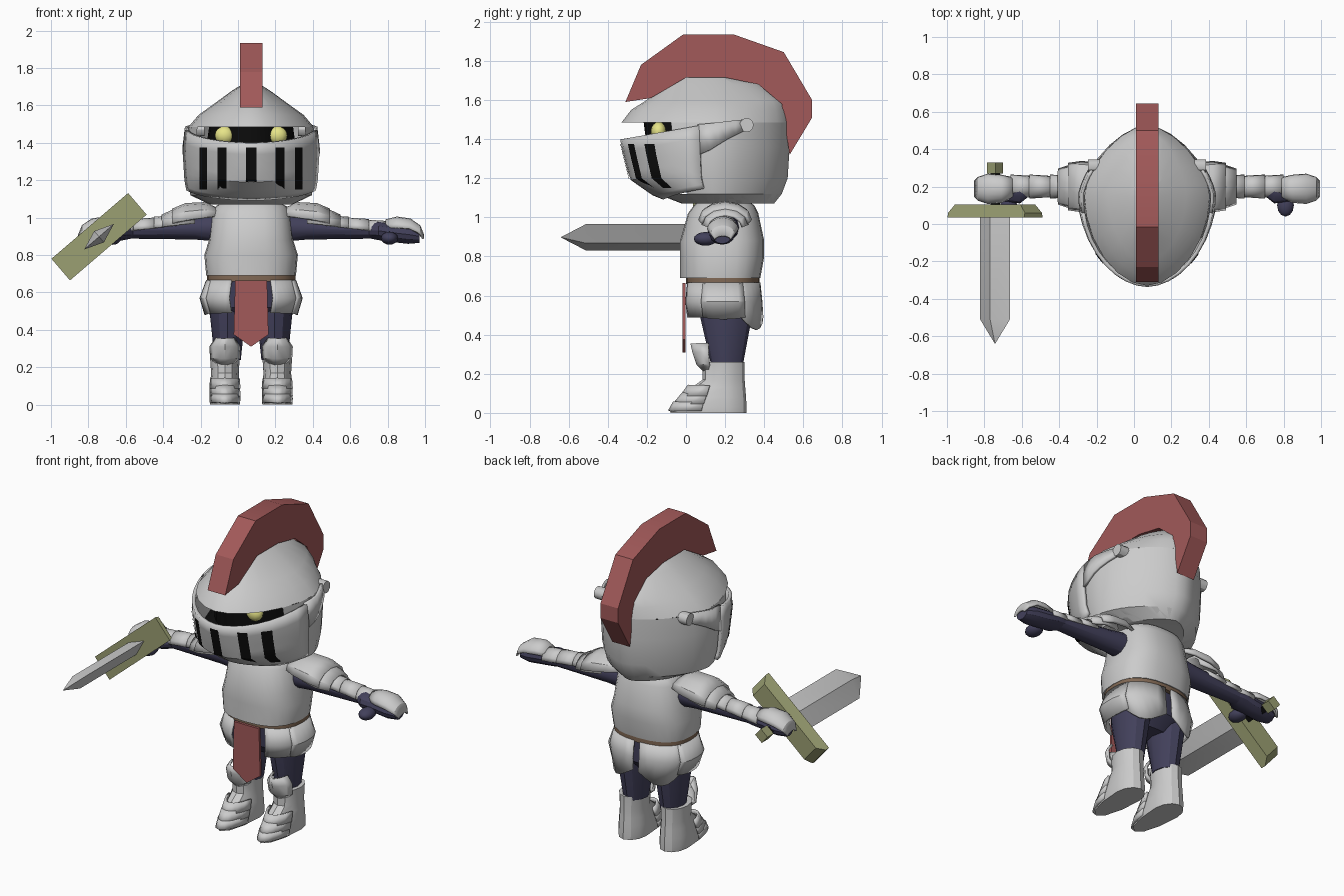
import bpy, bmesh
from math import sin, cos, asin, pi, radians
from mathutils import Vector

if "Cube" in bpy.data.objects:
    bpy.data.objects.remove(bpy.data.objects["Cube"])

CX = 0.07  # body centre line


def material(name, rgb):
    m = bpy.data.materials.new(name)
    m.diffuse_color = (*rgb, 1)
    m.use_nodes = True
    m.node_tree.nodes["Principled BSDF"].inputs["Base Color"].default_value = m.diffuse_color
    return m


RED = material("red", (0.36, 0.10, 0.10))
BLUE = material("navy", (0.055, 0.052, 0.105))
BROWN = material("leather", (0.22, 0.14, 0.09))
GOLD = material("gold", (0.33, 0.35, 0.17))
YELLOW = material("yellow", (0.80, 0.78, 0.25))
BLACK = material("black", (0.004, 0.004, 0.004))


def loft(name, rings, mat=None, closed=True, cap=True, thick=0, mirror=False, loc=(CX, 0, 0)):
    """Skin a list of equal-length point rings."""
    bm = bmesh.new()
    rows = [[bm.verts.new(p) for p in r] for r in rings]
    n = len(rows[0])
    for a, b in zip(rows, rows[1:]):
        for i in range(n if closed else n - 1):
            j = (i + 1) % n
            bm.faces.new((a[i], a[j], b[j], b[i]))
    if closed and cap:
        bm.faces.new(rows[0])
        bm.faces.new(rows[-1])
    bmesh.ops.recalc_face_normals(bm, faces=bm.faces)
    me = bpy.data.meshes.new(name)
    bm.to_mesh(me)
    bm.free()
    ob = bpy.data.objects.new(name, me)
    bpy.context.collection.objects.link(ob)
    ob.location = loc
    if mat:
        me.materials.append(mat)
    if thick:
        s = ob.modifiers.new("thickness", 'SOLIDIFY')
        s.thickness, s.offset = thick, 0
    if mirror:
        ob.modifiers.new("mirror", 'MIRROR')
    return ob


def angles(a0, a1, n):
    return [a0 + (a1 - a0) * i / n for i in range(n + 1)]


FULL = angles(0, 360, 24)[:-1]


def spow(v, p):
    return (abs(v) ** p) * (1 if v >= 0 else -1)


def egg(th, z, yf, yb, w, yc=0.15, nf=2, nb=2, cx=0):
    """Point on a horizontal egg outline, th = 0 at the front."""
    t = radians(th)
    c, s = cos(t), sin(t)
    p = 2 / (nf if c > 0 else nb)
    return Vector((cx + w * spow(s, p), yc - spow(c, p) * (yc - yf if c > 0 else yb - yc), z))


def eggs(profile, ths=FULL, **k):
    return [[egg(t, *p, **k) for t in ths] for p in profile]


def tube(profile, ths):
    """Rings around the x axis: (x, y, z, ry, rz), angle 0 at the top."""
    return [[(x, y + ry * sin(radians(t)), z + rz * cos(radians(t))) for t in ths]
            for x, y, z, ry, rz in profile]


# ---- Helmet surface: z, front y, back y, half width
H = [(1.73, 0.0, 0.2, 0.02), (1.68, -0.1, 0.38, 0.10), (1.60, -0.2, 0.50, 0.21),
     (1.55, -0.28, 0.52, 0.28), (1.485, -0.33, 0.53, 0.335), (1.36, -0.305, 0.53, 0.35),
     (1.20, -0.265, 0.52, 0.34), (1.12, -0.15, 0.49, 0.325), (1.07, -0.02, 0.45, 0.22)]


def params(z):
    for a, b in zip(H, H[1:]):
        if a[0] >= z >= b[0]:
            f = (a[0] - z) / (a[0] - b[0])
            return [p + (q - p) * f for p, q in zip(a[1:], b[1:])]
    return H[-1][1:]


def hs(th, z, off=0.0):
    yf, yb, w = params(z)
    return egg(th, z, yf - off, yb + off, w + off, nf=1.85, nb=1.6)


loft("helmet_dome", [[hs(t, p[0]) for t in FULL] for p in H[:5]])
loft("helmet_shell", [[hs(t, p[0]) for t in angles(60, 300, 18)] for p in H[4:]], closed=False)
loft("helmet_base", [[hs(t, z) for t in FULL] for z in (1.12, 1.07)])
loft("helmet_inside", [[hs(t, z, o) for t in FULL] for z, o in
                       ((1.54, -0.02), (1.5, -0.1), (1.32, -0.1), (1.26, -0.03))], BLACK)

# ---- Visor, its side arms, pivots and breathing slots
vt = angles(-79, 79, 16)


def visor_row(f):
    row = []
    for t in vt:
        k = 1 - cos(radians(t))
        top, bot = 1.40 + 0.085 * k, 1.10 + 0.06 * k
        row.append(hs(t, top + (bot - top) * f, 0.014))
    return row


loft("visor", [visor_row(f) for f in (0, 0.2, 0.4, 0.55, 0.68, 0.82, 0.93, 1)], closed=False, thick=0.02)
arm_t = angles(78, 118, 5)
loft("visor_arm", [[hs(t, 1.475 + 0.025 * i / 5, 0.012) for i, t in enumerate(arm_t)],
                   [hs(t, 1.32 + 0.125 * i / 5, 0.012) for i, t in enumerate(arm_t)]],
     closed=False, thick=0.016, mirror=True)
loft("visor_pivot", tube([(0.25, 0.31, 1.472, 0.036, 0.036), (0.315, 0.31, 1.472, 0.036, 0.036)],
                         angles(0, 360, 12)[:-1]), mirror=True)
for dx in (-0.255, -0.155, 0, 0.155, 0.255):
    rows = []
    half = 0.028 - 0.03 * abs(dx)
    for z in (1.375, 1.32, 1.26, 1.20, 1.15):
        w = params(z)[2] + 0.028
        rows.append([hs(math_t, z, 0.028) for math_t in
                     [spow(1, 1) * 180 / pi * asin(spow((dx + s * half) / w, 0.925)) for s in (-1, 0, 1)]])
    loft("visor_slot", rows, BLACK, closed=False)


def ball(name, loc, scale, mat):
    bpy.ops.mesh.primitive_uv_sphere_add(segments=12, ring_count=8, radius=1, location=loc)
    ob = bpy.context.object
    ob.name, ob.scale = name, scale
    ob.data.materials.append(mat)


for s in (-1, 1):
    ball("eye", (CX + s * 0.142, -0.14, 1.44), (0.052, 0.04, 0.048), YELLOW)
    ball("thumb", (CX + s * 0.74, 0.10, 0.89), (0.045, 0.06, 0.035), BLUE)

# ---- Crest
crest = [(-.31, 1.59), (-.23, 1.78), (-.015, 1.935), (.245, 1.935), (.50, 1.845), (.645, 1.60), (.645, 1.51),
         (.53, 1.32), (.49, 1.58), (.37, 1.68), (.2, 1.715), (0, 1.715), (-.18, 1.61)]
loft("crest", [[(x, y, z) for y, z in crest] for x in (-0.06, 0.06)], RED)

# ---- Torso, belt, hips
loft("breastplate", eggs([(1.10, .08, .30, .12), (1.06, .04, .35, .19), (1.02, .01, .37, .21),
                          (.88, -.03, .40, .225), (.80, -.03, .40, .25), (.69, -.03, .38, .24)],
                         yc=.19, nf=2.5, nb=2.5))
loft("belt", eggs([(.695, 0, .375, .237), (.658, 0, .375, .237)], yc=.19, nf=2.5, nb=2.5), BROWN)
loft("hips", eggs([(.67, .03, .35, .20), (.52, .05, .35, .20), (.45, .12, .28, .12)],
                  yc=.2, nf=2.5, nb=2.5), BLUE)


# ---- Skirt plates
def skirt(name, a0, a1, drop, out):
    ths = angles(a0, a1, 6)
    rows = eggs([(.665, 0, .375, .235), (.57, -.01 - out, .385 + out, .262 + out),
                 (.49, 0, .39 + out, .235 + out)], ths, yc=.19, nf=2.4, nb=2.4)
    for i, p in enumerate(rows[-1]):
        p.z -= drop * sin(pi * i / 6)
    loft(name, rows, closed=False, thick=0.012, mirror=True)


skirt("front_skirt_plate", 22, 66, 0.0, 0)
skirt("side_skirt_plate", 62, 118, 0.01, 0.008)
skirt("back_skirt_plate", 112, 177, 0.065, 0)

# ---- Front cloth
cloth = [(-.085, .665), (.085, .665), (.093, .375), (0, .31), (-.093, .375)]
loft("front_cloth", [[(x, y, z) for x, z in cloth] for y in (-.018, -.003)], RED)

# ---- Legs
loft("trouser_leg", eggs([(.56, .07, .34, .095), (.48, .075, .335, .095), (.24, .13, .29, .07)],
                         FULL[::2], yc=.2, cx=.125), BLUE, mirror=True)
BOOT = [(0, -.08, .31, .08), (.03, -.075, .31, .083), (.08, -.03, .307, .08), (.13, .03, .303, .077),
        (.17, .085, .30, .074), (.26, .085, .30, .08)]
loft("boot", eggs(BOOT, FULL[::2], yc=.2, cx=.14), mirror=True)
for i, (lo, hi) in enumerate((((.01, -.085, .2, .083), (.055, -.06, .2, .082)),
                              ((.045, -.06, .2, .084), (.10, -.015, .2, .082)),
                              ((.085, -.025, .2, .085), (.14, .015, .2, .08)))):
    loft("toe_plate", eggs([lo, hi], angles(-65, 65, 8), yc=.2, cx=.14),
         closed=False, thick=0.014, mirror=True)
loft("knee_guard", eggs([(.355, .03, .2, .045), (.31, .04, .2, .078), (.25, .06, .2, .075), (.21, .10, .2, .025)],
                        angles(-80, 80, 6), yc=.125, cx=.14, nf=1.6), closed=False, thick=0.015, mirror=True)

# ---- Arms
ring = angles(0, 360, 12)[:-1]
loft("sleeve", tube([(.15, .2, .95, .075, .08), (.3, .2, .945, .065, .062), (.66, .2, .93, .05, .042)],
                    ring), BLUE, mirror=True)
loft("glove", tube([(.63, .2, .93, .05, .04), (.68, .185, .93, .075, .05), (.75, .185, .92, .065, .05),
                    (.84, .185, .91, .065, .05), (.90, .185, .90, .045, .035)], ring), BLUE, mirror=True)
loft("gauntlet", tube([(.72, .195, .94, .05, .045), (.78, .188, .94, .07, .06), (.85, .188, .935, .076, .055),
                       (.90, .188, .91, .06, .045), (.92, .188, .885, .04, .02)], angles(-85, 85, 8)),
     closed=False, thick=0.012, mirror=True)
for x in (.40, .51, .61):
    z = .975 - (x - .4) * .11
    loft("arm_plate", tube([(x, .2, z - .025, .052, .058), (x + .12, .2, z - .035, .06, .06)],
                           angles(-85, 85, 8)), closed=False, thick=0.01, mirror=True)
arch = angles(-90, 90, 6)
loft("shoulder_lower_plate", tube([(.30, .2, .97, .10, .08), (.40, .2, .96, .115, .085),
                                   (.475, .2, .95, .09, .06)], arch), closed=False, thick=0.014, mirror=True)
loft("shoulder_upper_plate", tube([(.17, .2, 1.01, .09, .03), (.25, .2, 1.0, .12, .075),
                                   (.35, .2, .985, .13, .085), (.42, .2, .97, .12, .07)], arch),
     closed=False, thick=0.016, mirror=True)

# ---- Sword, turned about its own length
diamond = [(.105, 0), (0, .04), (-.105, 0), (0, -.04)]


def rect(w, h, y):
    return [(w, y, h), (-w, y, h), (-w, y, -h), (w, y, -h)]


parts = [
    ("blade", [[(x * k, y, z * k) for x, z in diamond] for y, k in ((.06, 1), (-.51, 1), (-.64, .01))], None),
    ("crossguard", [rect(.27, .076, .035), rect(.27, .07, .06), rect(.23, .06, .105)], GOLD),
    ("grip", [rect(.018, .018, .09), rect(.018, .018, .29)], BLACK),
    ("pommel", [rect(.03, .03, .27), rect(.03, .03, .33)], GOLD)]
for name, rings, mat in parts:
    loft(name, rings, mat, loc=(-.743, 0, .898)).rotation_euler = (0, radians(-40.6), 0)

# ---- Shading
for ob in bpy.context.scene.objects:
    ob.select_set(True)
    bpy.context.view_layer.objects.active = ob
bpy.ops.object.shade_smooth_by_angle(angle=radians(30))
